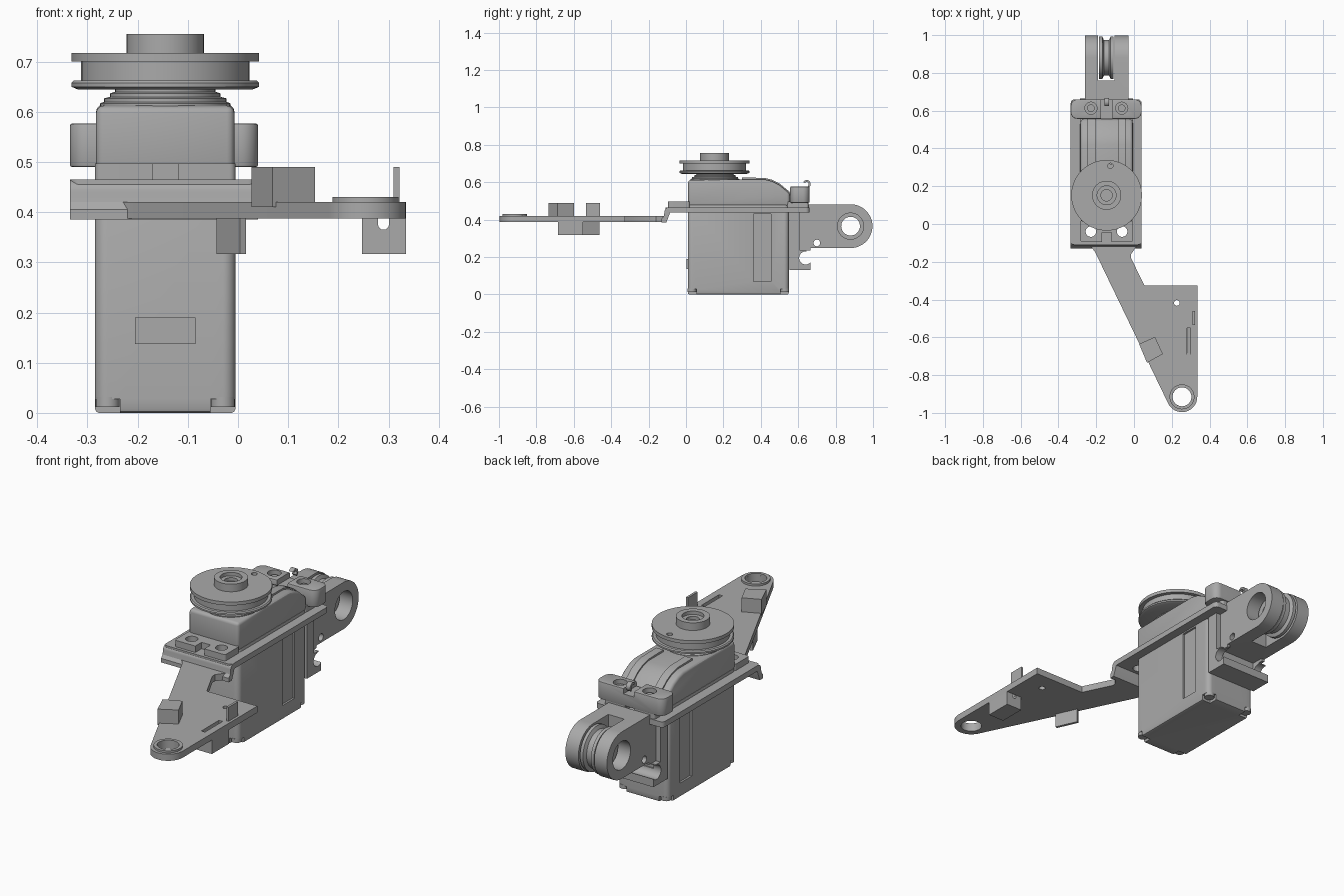
import bpy, bmesh
from math import sin, cos, pi, radians

if "Cube" in bpy.data.objects:
    bpy.data.objects.remove(bpy.data.objects["Cube"])

grey = bpy.data.materials.new("plain grey")
grey.use_nodes = True
grey.diffuse_color = (0.4, 0.4, 0.4, 1)
grey.node_tree.nodes["Principled BSDF"].inputs["Base Color"].default_value = (0.4, 0.4, 0.4, 1)

CX = -0.145          # middle of the motor
parts = []


def place(axis, u, v, h):
    return {"z": (u, v, h), "x": (h, u, v), "y": (u, h, v)}[axis]


def finish(name, bm):
    bmesh.ops.recalc_face_normals(bm, faces=bm.faces)
    mesh = bpy.data.meshes.new(name)
    bm.to_mesh(mesh)
    bm.free()
    mesh.materials.append(grey)
    ob = bpy.data.objects.new(name, mesh)
    bpy.context.collection.objects.link(ob)
    parts.append(ob)
    return ob


def arc(cx, cy, r, a0, a1, n=8):
    angles = [radians(a0 + (a1 - a0) * i / n) for i in range(n + 1)]
    return [(cx + r * cos(a), cy + r * sin(a)) for a in angles]


def rounded(u0, u1, v0, v1, r):
    return (arc(u1 - r, v1 - r, r, 0, 90) + arc(u0 + r, v1 - r, r, 90, 180)
            + arc(u0 + r, v0 + r, r, 180, 270) + arc(u1 - r, v0 + r, r, 270, 360))


def prism(name, points, axis, a, b):
    """Extrude an outline along an axis from a to b."""
    bm = bmesh.new()
    low, high = [[bm.verts.new(place(axis, u, v, h)) for u, v in points] for h in (a, b)]
    bm.faces.new(low)
    bm.faces.new(high)
    for i in range(len(points)):
        j = (i + 1) % len(points)
        bm.faces.new((low[i], low[j], high[j], high[i]))
    return finish(name, bm)


def box(name, x0, x1, y0, y1, z0, z1):
    return prism(name, [(x0, y0), (x1, y0), (x1, y1), (x0, y1)], "z", z0, z1)


def lathe(name, profile, axis, u, v, closed=False, n=48):
    """Spin (radius, height) points about an axis through u, v."""
    bm = bmesh.new()
    rows = []
    for r, h in profile:
        if r == 0:
            rows.append([bm.verts.new(place(axis, u, v, h))] * n)
        else:
            rows.append([bm.verts.new(place(axis, u + r * cos(2 * pi * i / n),
                                            v + r * sin(2 * pi * i / n), h)) for i in range(n)])
    for k in range(len(rows) if closed else len(rows) - 1):
        p, q = rows[k], rows[(k + 1) % len(rows)]
        for i in range(n):
            j = (i + 1) % n
            bm.faces.new(list(dict.fromkeys((p[i], p[j], q[j], q[i]))))
    return finish(name, bm)


def rod(name, axis, u, v, r, a, b, n=32):
    return lathe(name, [(0, a), (r, a), (r, b), (0, b)], axis, u, v, n=n)


def bake(ob):
    bpy.context.view_layer.update()
    graph = bpy.context.evaluated_depsgraph_get()
    mesh = bpy.data.meshes.new_from_object(ob.evaluated_get(graph))
    ob.modifiers.clear()
    ob.data = mesh


def bevel(ob, width, segments=3):
    mod = ob.modifiers.new("bevel", "BEVEL")
    mod.width, mod.segments, mod.limit_method = width, segments, "ANGLE"
    mod.angle_limit = radians(40)
    bake(ob)


def cut(ob, *cutters):
    for c in cutters:
        mod = ob.modifiers.new("cut", "BOOLEAN")
        mod.operation, mod.solver, mod.object = "DIFFERENCE", "EXACT", c
        bake(ob)
        parts.remove(c)
        bpy.data.objects.remove(c)


# Motor case with corner notches, side recesses and a wire outlet
case = prism("motor_case", rounded(-0.285, -0.005, 0.01, 0.55, 0.025), "z", 0, 0.48)
bevel(case, 0.008, 2)
for x in (-0.285, -0.005):
    cut(case, box("recess", x - 0.01, x + 0.01, 0.36, 0.455, 0.07, 0.43))
    for y in (0.01, 0.55):
        cut(case, box("notch", x - 0.05, x + 0.05, y - 0.045, y + 0.045, -0.1, 0.028))
        rod("case_screw", "z", x + (0.025 if x < CX else -0.025),
            y + (0.022 if y < 0.3 else -0.022), 0.024, 0.012, 0.032, 20)
box("wire_outlet", -0.205, -0.085, 0.003, 0.02, 0.137, 0.19)

# Gear housing with a sloping back
top_line = [(0.42, 0.615), (0.46, 0.605), (0.5, 0.585), (0.555, 0.54)]
housing = prism("gear_housing", [(0.555, 0.47), (0.012, 0.47), (0.012, 0.612)]
                + [(0.25, 0.615)] + top_line, "x", -0.283, -0.007)
bevel(housing, 0.015)
for x in (-0.225, -0.065):
    prism("housing_rib", [(0.3, 0.6)] + [(y, z - 0.02) for y, z in top_line]
          + [(y, z + 0.008) for y, z in reversed(top_line)] + [(0.3, 0.625)],
          "x", x - 0.02, x + 0.02)
lathe("stepped_collar", [(0, 0.6), (0.13, 0.6), (0.13, 0.617), (0.122, 0.62), (0.122, 0.627),
                         (0.11, 0.63), (0.11, 0.637), (0.1, 0.64), (0.1, 0.65), (0, 0.65)],
      "z", CX, 0.155)

# Mounting ears with screw holes and a centre slot
for name, y0, y1, hole_y, slot in (("front_ear", -0.095, 0.02, -0.04, -0.095),
                                   ("back_ear", 0.54, 0.655, 0.612, 0.655)):
    ear = prism(name, rounded(-0.285, -0.005, y0, y1, 0.012), "z", 0.46, 0.497)
    for x in (-0.228, -0.063):
        cut(ear, rod("hole", "z", x, hole_y, 0.028, 0.4, 0.6))
    cut(ear, box("slot", CX - 0.025, CX + 0.025, slot - 0.05, slot + 0.05, 0.4, 0.6))

# Grooved pulley with hub
pulley = lathe("pulley", [(0, 0.648), (0.175, 0.645), (0.187, 0.65), (0.187, 0.658), (0.182, 0.663),
                          (0.168, 0.663), (0.168, 0.7), (0.187, 0.7), (0.187, 0.717),
                          (0.077, 0.717), (0.077, 0.755), (0.05, 0.755), (0.05, 0.738),
                          (0.03, 0.738), (0.03, 0.722), (0, 0.722)], "z", CX, 0.152, n=72)
cut(pulley, rod("hole", "z", -0.125, 0.308, 0.014, 0.69, 0.8, 16))

# Bracket plate and its folded front lip
plate = prism("bracket_plate", rounded(-0.335, 0.04, -0.11, 0.66, 0.02), "z", 0.437, 0.465)
for x in (-0.228, -0.063):
    cut(plate, rod("hole", "z", x, -0.04, 0.028, 0.4, 0.6))
prism("front_lip", [(-0.085, 0.465)] + arc(-0.09, 0.44, 0.025, 90, 180)
      + [(-0.118, 0.42), (-0.13, 0.405), (-0.13, 0.385), (-0.105, 0.385), (-0.085, 0.437)],
      "x", -0.335, 0.04)

# Forward arm with eyelet, slot and hole
TIP = (0.254, -0.915)
arm = prism("forward_arm", [(-0.235, -0.11), (-0.205, -0.15)] + arc(*TIP, 0.081, 206, 360, 16)
            + [(0.335, -0.325), (0.055, -0.325), (-0.016, -0.18), (-0.016, -0.16), (0.02, -0.11)],
            "z", 0.387, 0.42)
cut(arm, rod("hole", "z", *TIP, 0.05, 0.3, 0.5),
    rod("hole", "z", 0.227, -0.418, 0.015, 0.3, 0.5, 16),
    box("slot", 0.28, 0.3, -0.69, -0.55, 0.3, 0.5))
lathe("eyelet_rim", [(0.05, 0.4), (0.066, 0.4), (0.066, 0.43), (0.05, 0.43)], "z", *TIP, True)

# Arm tabs and blocks
corners = [(0.027, -0.635), (0.111, -0.598), (0.153, -0.688), (0.069, -0.735)]
block = prism("arm_block", corners, "z", 0.41, 0.49)
cut(block, rod("hole", "y", 0.115, 0, 0.01, -0.8, -0.66, 16))
box("upright_tab", 0.31, 0.322, -0.535, -0.46, 0.4, 0.49)
prism("hanging_tab", [(-0.043, -0.468), (-0.031, -0.462), (0.016, -0.567), (0.004, -0.573)],
      "z", 0.317, 0.4)
hanger = box("hanging_block", 0.247, 0.335, -0.685, -0.55, 0.317, 0.39)
cut(hanger, rod("notch", "y", 0.29, 0.376, 0.011, -0.8, -0.4, 16),
    box("notch", 0.279, 0.301, -0.8, -0.4, 0.376, 0.5))

# Rear clamp block with screw wells
clamp = prism("rear_clamp", rounded(-0.335, 0.04, 0.557, 0.66, 0.035), "z", 0.49, 0.577)
bevel(clamp, 0.005, 2)
for x in (-0.228, -0.065):
    cut(clamp, rod("well", "z", x, 0.613, 0.032, 0.545, 0.7))
    rod("clamp_screw", "z", x, 0.613, 0.02, 0.54, 0.56, 20)
cut(clamp, box("gap", CX - 0.03, CX + 0.03, 0.5, 0.7, 0.55, 0.7))
prism("rear_hook", arc(0.645, 0.59, 0.022, -60, 150) + arc(0.645, 0.59, 0.011, 150, -60),
      "x", CX - 0.012, CX + 0.012)

# Rear bracket below the plate, with a pocket and a cross bore
rear = box("rear_bracket", -0.285, -0.005, 0.553, 0.665, 0.13, 0.44)
cut(rear, box("pocket", -0.245, -0.045, 0.6, 0.7, 0.19, 0.25),
    rod("bore", "x", 0.64, 0.195, 0.035, -0.4, 0.1),
    box("bore_mouth", -0.4, 0.1, 0.645, 0.7, 0.175, 0.235))
for x in (-0.285, -0.005):
    cut(rear, box("step", x - 0.025, x + 0.025, 0.61, 0.7, 0.235, 0.5))

# Rear fork and grooved roller
fork = prism("rear_fork", [(0.655, 0.248)] + arc(0.88, 0.365, 0.117, -90, 90, 24)
             + [(0.655, 0.482)], "x", -0.26, -0.03)
cut(fork, box("gap", -0.19, -0.102, 0.76, 1.1, 0.1, 0.6),
    rod("bore", "x", 0.88, 0.365, 0.07, -0.4, 0.1, 48),
    rod("pin_hole", "x", 0.7, 0.275, 0.018, -0.4, 0.1, 16))
lathe("roller", [(0.05, -0.184), (0.112, -0.184), (0.112, -0.168), (0.095, -0.16),
                 (0.095, -0.132), (0.112, -0.124), (0.112, -0.108), (0.05, -0.108)],
      "x", 0.88, 0.365, True)

# Smooth the curved faces, keep edges sharp
bpy.ops.object.select_all(action="DESELECT")
for ob in parts:
    ob.select_set(True)
bpy.context.view_layer.objects.active = parts[0]
bpy.ops.object.shade_smooth_by_angle(angle=radians(30))
